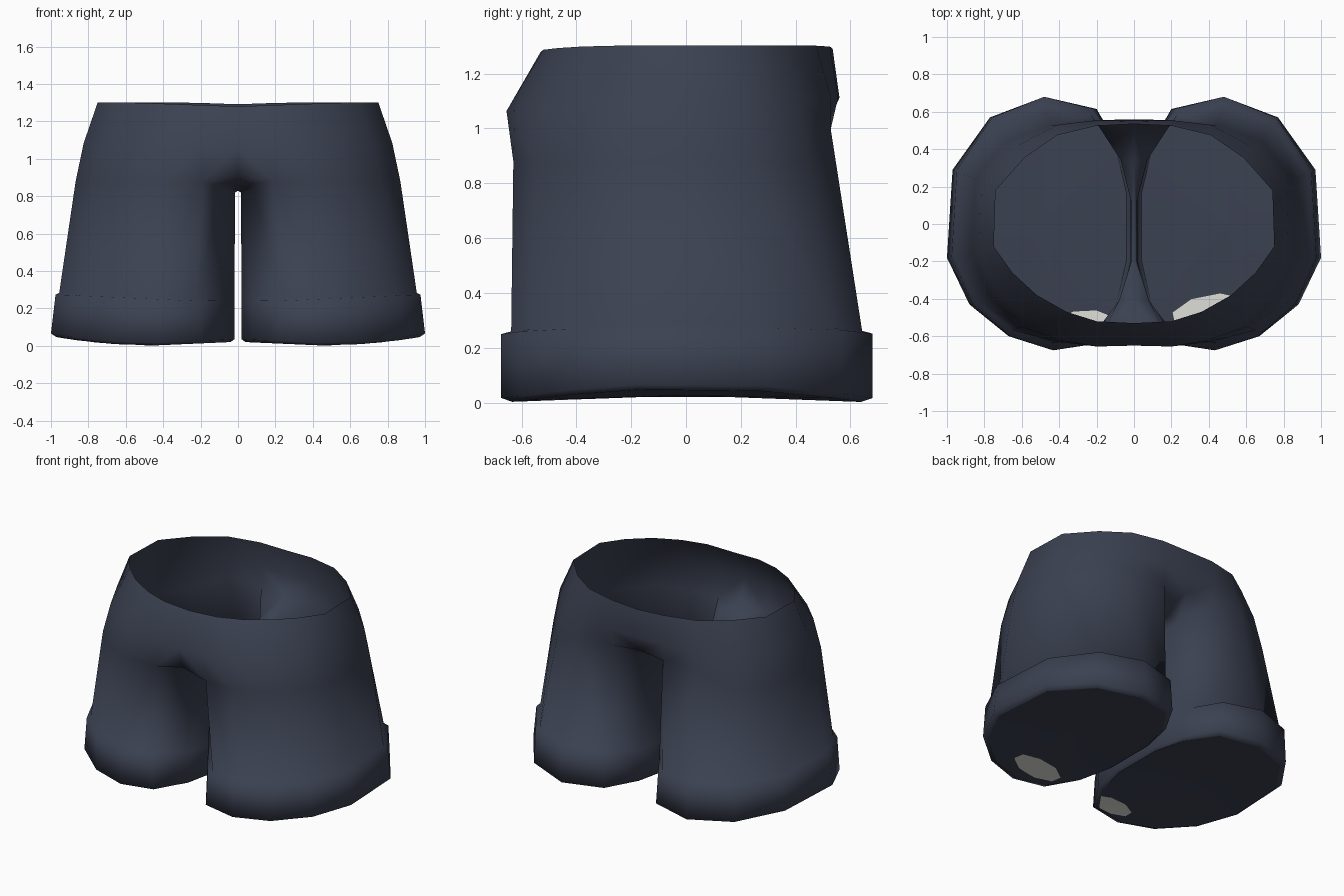
import bpy, bmesh, math
from mathutils import Vector

if "Cube" in bpy.data.objects:
    bpy.data.objects.remove(bpy.data.objects["Cube"])


def material(name, rgb):
    m = bpy.data.materials.new(name)
    m.diffuse_color = (*rgb, 1)
    m.use_nodes = True
    m.node_tree.nodes["Principled BSDF"].inputs["Base Color"].default_value = m.diffuse_color
    return m


NAVY = material("dark slate cloth", (0.044, 0.053, 0.083))
GREY = material("pale grey patch", (0.76, 0.76, 0.72))

# Half outlines (right side), front to back around the outside
CUFF = [(.2, -.64), (.43, -.675), (.67, -.60), (.88, -.43), (1, -.18),
        (.97, .29), (.77, .57), (.48, .68), (.2, .615)]
INNER = [(.075, .40), (.02, .17), (.02, -.2), (.075, -.44)]
WAIST = [(0, -.53), (.2, -.52), (.36, -.47), (.52, -.38), (.65, -.26), (.75, -.12),
         (.74, .18), (.585, .355), (.41, .475), (.2, .525), (0, .535)]
HIP = [(0, -.65), (.2, -.655), (.38, -.625), (.56, -.53), (.72, -.37), (.825, -.15),
       (.815, .22), (.64, .41), (.41, .53), (.2, .555), (0, .56)]
THIGH = [(.19, -.625), (.4, -.63), (.6, -.55), (.765, -.39), (.868, -.16),
         (.85, .24), (.68, .445), (.44, .53), (.19, .525)]
CROTCH = [(.07, .34, .88), (.015, .12, .82), (.015, -.2, .82), (.08, -.41, .84)]
RIDGE = [(0, .51, 1.0), (0, .34, .91), (0, .12, .83), (0, -.2, .83), (0, -.41, .86), (0, -.6, .91)]


def scaled(pts, sx, sy):
    return [(.51 + (x - .51) * sx, y * sy) for x, y in pts]


def with_z(pts, f, dz=0):
    return [(x, y, f(x, y) + dz) for x, y in pts]


def hem_z(x, y):
    return .002 + (.05 * ((x - .45) / .55) ** 2 if x > .45 else .02 * (.45 - x) / .45)


def seam_z(x, y):
    return .235 + .045 * x


def verts(bm, pts):
    return [bm.verts.new(p) for p in pts]


def bridge(bm, a, b, closed=False):
    n = len(a)
    for i in range(n if closed else n - 1):
        j = (i + 1) % n
        bm.faces.new((a[i], a[j], b[j], b[i]))


def finish(bm, name, mirror=True):
    bmesh.ops.recalc_face_normals(bm, faces=bm.faces[:])
    me = bpy.data.meshes.new(name)
    bm.to_mesh(me)
    bm.free()
    ob = bpy.data.objects.new(name, me)
    bpy.context.collection.objects.link(ob)
    me.materials.append(NAVY)
    me.materials.append(GREY)
    for p in me.polygons:
        p.use_smooth = True
    if mirror:
        ob.modifiers.new("mirror", 'MIRROR').use_clip = True
    return ob


# Shorts body: waist, hips, crotch saddle and legs
bm = bmesh.new()
waist = verts(bm, with_z(WAIST, lambda x, y: 1.28 + .022 * min(1, abs(x) / .6 + max(0, y))))
hip = verts(bm, with_z(HIP, lambda x, y: 1.09 + .04 * y))
thigh = verts(bm, with_z(THIGH, lambda x, y: .88 + (.2 * max(0, y) if x < .5 else 0)))
crotch = verts(bm, CROTCH)
ridge = verts(bm, RIDGE)
leg = verts(bm, with_z(scaled(CUFF, .91, .945) + INNER, seam_z, .005))
bridge(bm, waist, hip)
bridge(bm, hip, [ridge[-1]] + thigh + [ridge[0]])
bridge(bm, ridge, [thigh[-1]] + crotch + [thigh[0]])
bridge(bm, thigh + crotch, leg, True)

# Turned-up cuffs, stepped out from the legs and tucked under at the hem
cuff_top = verts(bm, with_z(scaled(CUFF, .95, 1) + INNER, seam_z, -.005))
cuff_low = verts(bm, with_z(CUFF + INNER, hem_z, .014))
HEM = scaled(CUFF, .94, .94) + scaled(INNER, .96, .96)
hem = verts(bm, with_z(HEM, hem_z))
bridge(bm, leg, cuff_top, True)
bridge(bm, cuff_top, cuff_low, True)
bridge(bm, cuff_low, hem, True)
finish(bm, "shorts_body")

# Leg bottoms, each with a tilted eight-sided pale patch cut into it
for side, name, cx, cy, rx, ry, tilt in ((1, "right_leg_bottom", .40, -.47, .19, .085, .2),
                                         (-1, "left_leg_bottom", -.26, -.535, .15, .07, .05)):
    bm = bmesh.new()
    rim = verts(bm, [(x * side, y, z) for x, y, z in with_z(HEM, hem_z)])
    centre = bm.verts.new((.51 * side, 0, .026))
    for i in range(len(rim)):
        bm.faces.new((rim[i - 1], rim[i], centre))
    planes = []
    for k in range(8):
        a = k * math.pi / 4
        n = Vector((math.cos(a) / rx, math.sin(a) / ry, 0))
        co = Vector((rx * math.cos(a), ry * math.sin(a), 0))
        c, s = math.cos(tilt), math.sin(tilt)
        n, co = (Vector((c * v.x - s * v.y, s * v.x + c * v.y, 0)) for v in (n, co))
        co += Vector((cx, cy, 0))
        planes.append((co, n))
        bmesh.ops.bisect_plane(bm, geom=bm.verts[:] + bm.edges[:] + bm.faces[:],
                               plane_co=co, plane_no=n)
    for f in bm.faces:
        mid = f.calc_center_median()
        if all((mid - co).dot(n) < 0 for co, n in planes):
            f.material_index = 1
    finish(bm, name, False)
